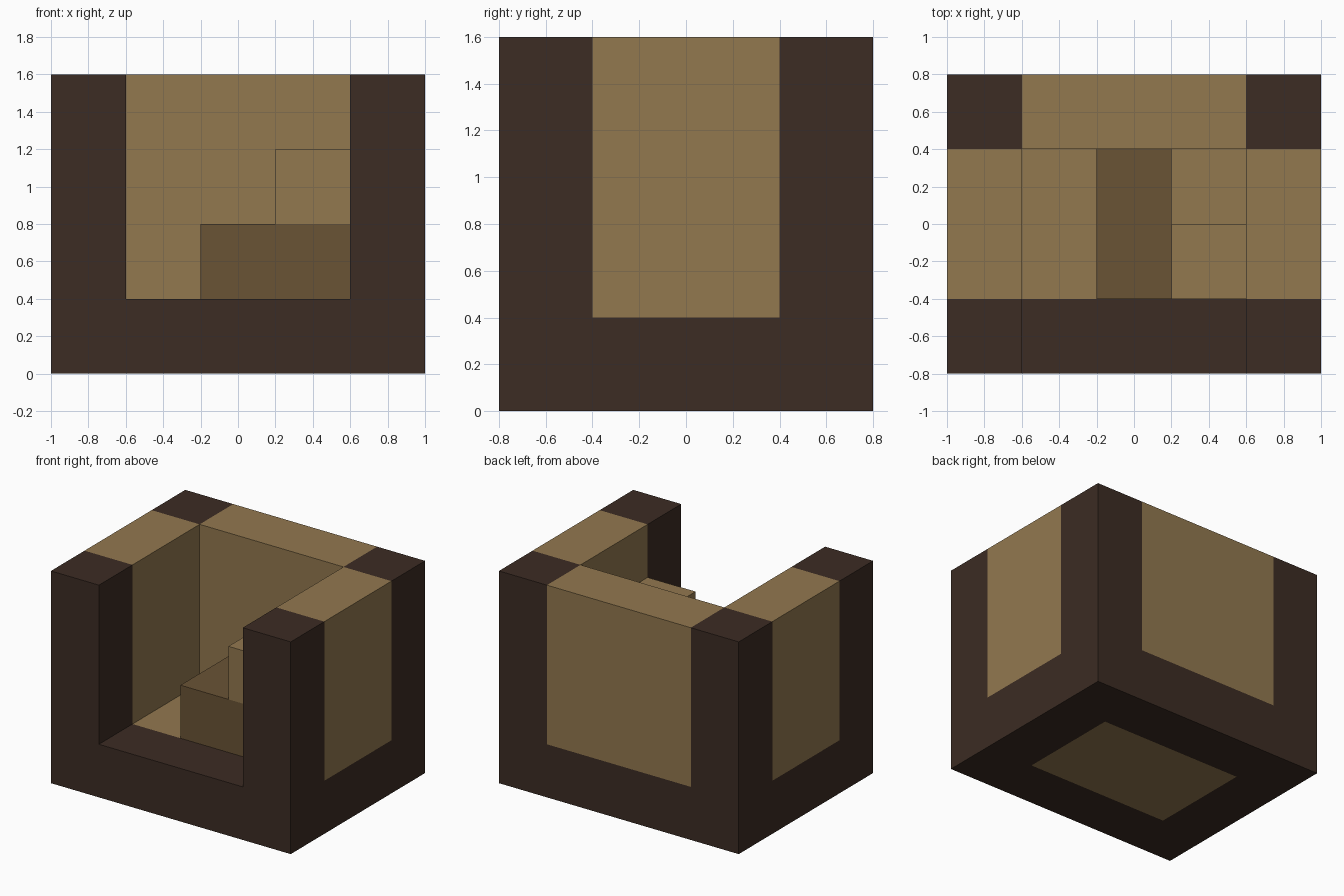
import bpy
import bmesh
from mathutils import Vector

cube = bpy.data.objects.get("Cube")
if cube:
    bpy.data.objects.remove(cube, do_unlink=True)

U = 0.4  # the whole model sits on a grid of this cell size


def material(name, rgb):
    mat = bpy.data.materials.new(name)
    mat.use_nodes = True
    mat.diffuse_color = (*rgb, 1)
    mat.node_tree.nodes["Principled BSDF"].inputs["Base Color"].default_value = (*rgb, 1)
    return mat


dark = material("dark_wood", (0.045, 0.025, 0.017))
tan = material("tan_planks", (0.288, 0.188, 0.078))
brown = material("brown_wood", (0.144, 0.087, 0.036))


def block(name, start, size, mat):
    """Box given by its low corner and size in grid cells."""
    start, size = Vector(start), Vector(size)
    mesh = bpy.data.meshes.new(name)
    bm = bmesh.new()
    bmesh.ops.create_cube(bm, size=1)
    for v in bm.verts:
        cell = start + (v.co + Vector((0.5, 0.5, 0.5))) * size
        v.co = (cell - Vector((2.5, 2, 0))) * U
    bm.to_mesh(mesh)
    bm.free()
    mesh.materials.append(mat)
    obj = bpy.data.objects.new(name, mesh)
    bpy.context.collection.objects.link(obj)
    return obj


# Base frame and floor
block("front_sill", (0, 0, 0), (5, 1, 1), dark)
block("back_sill", (0, 3, 0), (5, 1, 1), dark)
for side, x in (("right", 0), ("left", 4)):
    block(side + "_sill", (x, 1, 0), (1, 2, 1), dark)
block("floor", (1, 1, 0), (3, 2, 1), tan)

# Corner posts and side walls
for side, x in (("right", 0), ("left", 4)):
    block(side + "_front_post", (x, 0, 1), (1, 1, 3), dark)
    block(side + "_back_post", (x, 3, 1), (1, 1, 3), dark)
    block(side + "_wall", (x, 1, 1), (1, 2, 3), tan)
block("back_wall", (1, 3, 1), (3, 1, 3), tan)

# Stepped blocks inside
block("low_step", (2, 1, 1), (1, 2, 1), brown)
block("high_step_base", (3, 1, 1), (1, 1, 1), brown)
block("high_step", (3, 1, 2), (1, 1, 1), tan)
